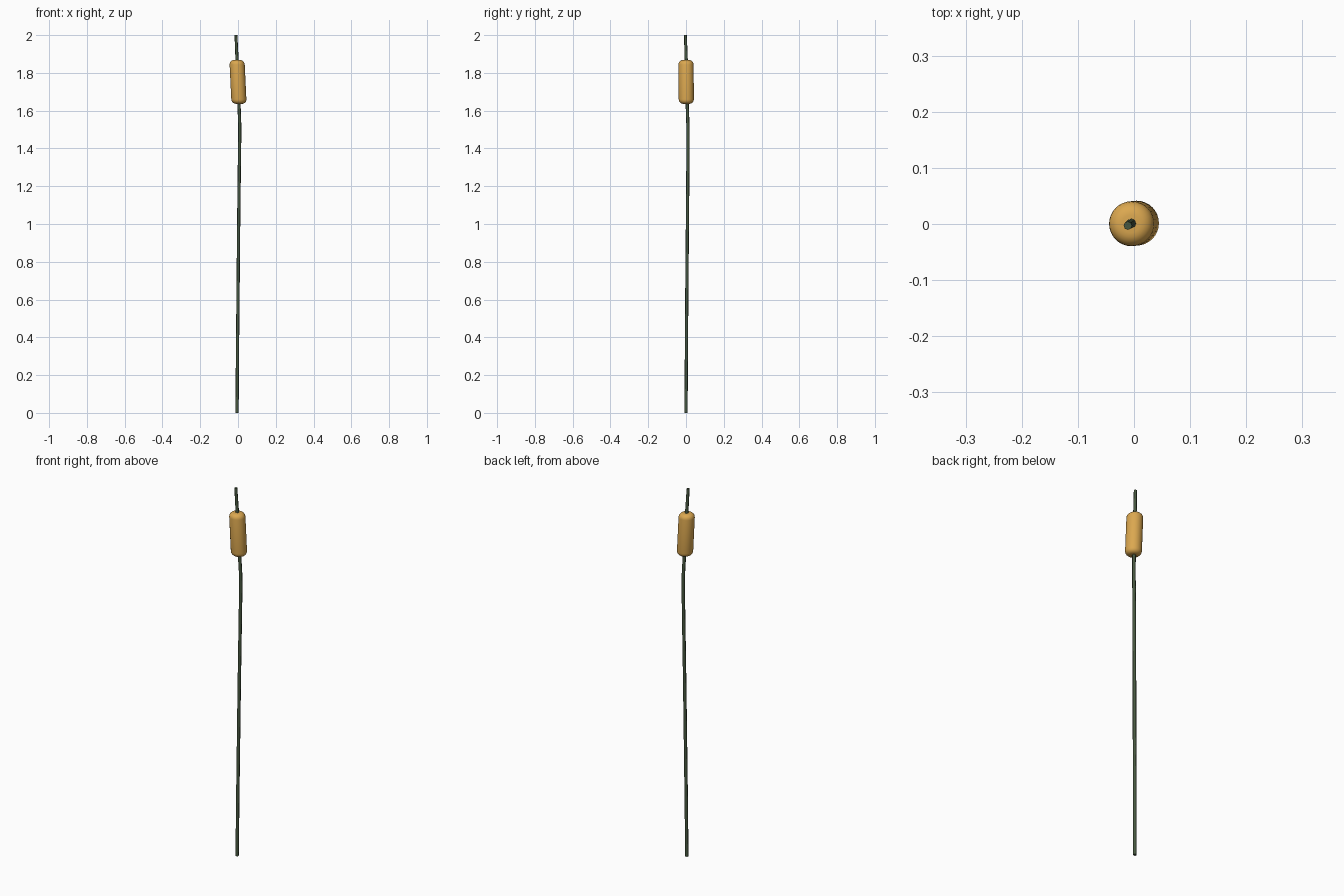
import bpy, bmesh, math

if "Cube" in bpy.data.objects:
    bpy.data.objects.remove(bpy.data.objects["Cube"])


def material(name, rgb):
    m = bpy.data.materials.new(name)
    m.diffuse_color = (*rgb, 1)
    m.use_nodes = True
    m.node_tree.nodes["Principled BSDF"].inputs["Base Color"].default_value = m.diffuse_color
    return m


def tube(name, rings, sides, mat):
    """Skin horizontal rings given as (x, y, z, radius) and cap both ends."""
    bm = bmesh.new()
    loops = []
    for x, y, z, r in rings:
        loops.append([bm.verts.new((x + r * math.cos(math.tau * i / sides),
                                    y + r * math.sin(math.tau * i / sides), z))
                      for i in range(sides)])
    for a, b in zip(loops, loops[1:]):
        for i in range(sides):
            j = (i + 1) % sides
            bm.faces.new((a[i], a[j], b[j], b[i]))
    bm.faces.new(loops[0][::-1])
    bm.faces.new(loops[-1])
    me = bpy.data.meshes.new(name)
    bm.to_mesh(me)
    bm.free()
    me.materials.append(mat)
    ob = bpy.data.objects.new(name, me)
    bpy.context.collection.objects.link(ob)
    bpy.context.view_layer.objects.active = ob
    ob.select_set(True)
    bpy.ops.object.shade_smooth_by_angle(angle=math.radians(50))
    ob.select_set(False)
    return ob


green = material("dark reed green", (0.062, 0.095, 0.05))
tan = material("seed head tan", (0.71, 0.39, 0.08))

# Slightly bowed stem, running through the seed head to the tip
R = 0.0085
path = [(-0.005, 0.0, 0), (-0.003, 0.002, 0.3), (0.0, 0.004, 0.6),
        (0.003, 0.007, 0.95), (0.007, 0.010, 1.3), (0.009, 0.011, 1.45),
        (0.009, 0.010, 1.53), (0.005, 0.006, 1.64), (-0.005, 0.001, 1.87),
        (-0.011, -0.003, 2.0)]
tube("stem", [(*p, R if p[2] < 1.9 else 0.0075) for p in path], 8, green)

# Seed head: leaning cylinder with rounded ends
Z0, Z1, RAD, ROUND = 1.636, 1.868, 0.040, 0.024
profile = []
for k in range(6):
    a = math.pi / 2 * k / 5
    profile.append((Z0 + ROUND * (1 - math.sin(a)), RAD - ROUND * (1 - math.cos(a))))
profile = profile[::-1]
lower = [(Z0 + ROUND * (1 - math.cos(math.pi / 2 * k / 5)),
          RAD - ROUND * (1 - math.sin(math.pi / 2 * k / 5))) for k in range(6)]
upper = [(Z0 + Z1 - z, r) for z, r in reversed(lower)]
zm = (Z0 + Z1) / 2
tube("seed_head", [(-0.048 * (z - zm), 0.001 - 0.006 * (z - zm), z, r)
                   for z, r in lower + upper], 32, tan)
